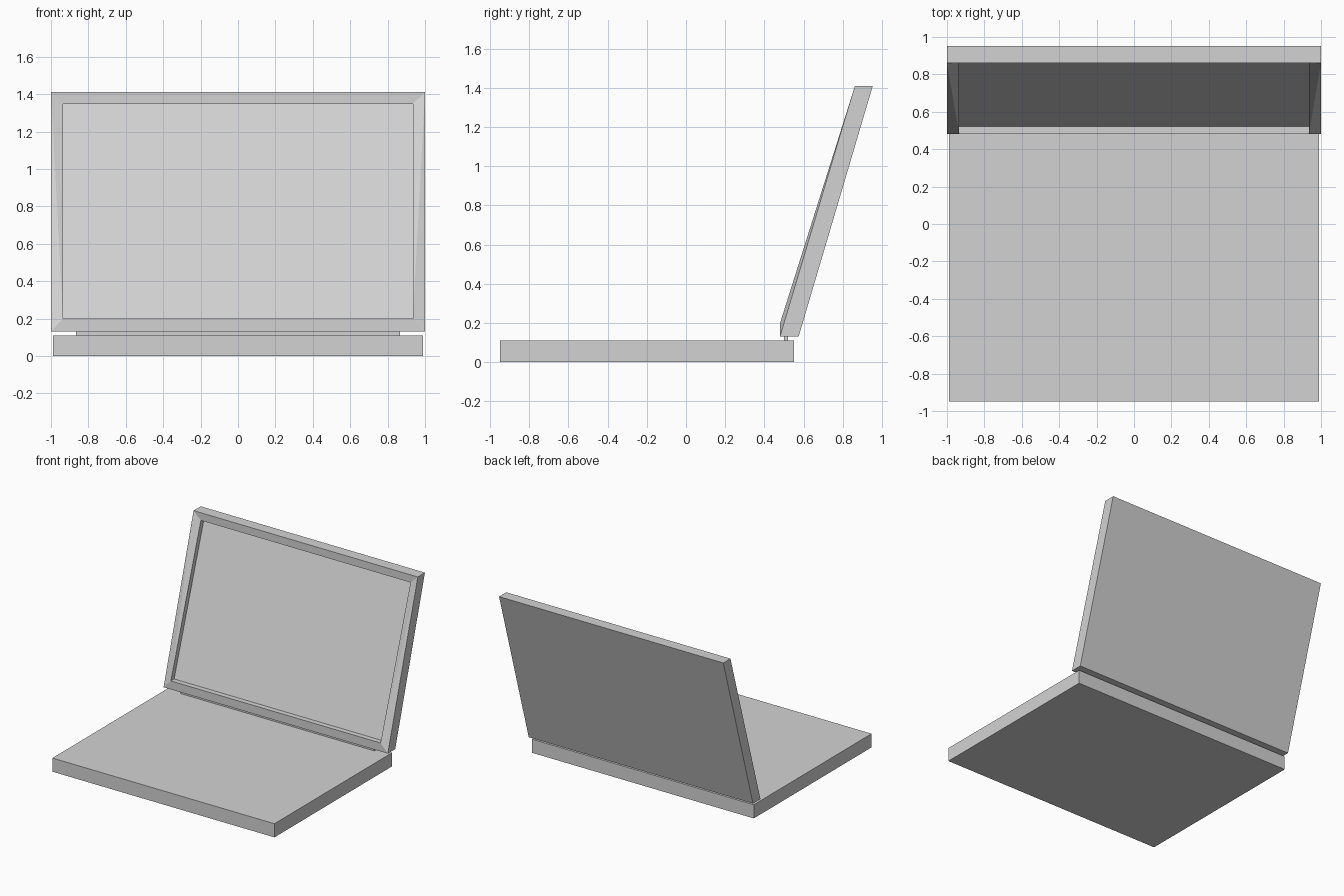
import bpy
import bmesh

cube = bpy.data.objects.get("Cube")
if cube:
    bpy.data.objects.remove(cube, do_unlink=True)

grey = bpy.data.materials.new("light_grey")
grey.use_nodes = True
grey.diffuse_color = (0.65, 0.65, 0.65, 1)
grey.node_tree.nodes["Principled BSDF"].inputs["Base Color"].default_value = grey.diffuse_color


def finish(name, bm):
    bmesh.ops.recalc_face_normals(bm, faces=bm.faces)
    mesh = bpy.data.meshes.new(name)
    bm.to_mesh(mesh)
    bm.free()
    mesh.materials.append(grey)
    obj = bpy.data.objects.new(name, mesh)
    bpy.context.collection.objects.link(obj)
    return obj


def box(name, low, high):
    bm = bmesh.new()
    bmesh.ops.create_cube(bm, size=1)
    for v in bm.verts:
        v.co = [h if c > 0 else l for c, l, h in zip(v.co, low, high)]
    return finish(name, bm)


def loop(bm, half_width, bottom, top):
    """Four corners of a leaning rectangle; bottom and top are (y, z)."""
    corners = [(-half_width, *bottom), (half_width, *bottom),
               (half_width, *top), (-half_width, *top)]
    return [bm.verts.new(c) for c in corners]


# Keyboard base and hinge bar
box("base", (-0.99, -0.95, 0), (0.99, 0.55, 0.11))
box("hinge", (-0.865, 0.5, 0.1), (0.865, 0.52, 0.14))

# Leaning lid with an inset frame and a recessed screen
bm = bmesh.new()
back = loop(bm, 1, (0.575, 0.132), (0.953, 1.41))
outer = loop(bm, 1, (0.48, 0.132), (0.862, 1.41))
inner = loop(bm, 0.935, (0.48, 0.2), (0.862, 1.348))
screen = loop(bm, 0.935, (0.522, 0.2), (0.904, 1.348))
bm.faces.new(back)
bm.faces.new(screen)
for i in range(4):
    j = (i + 1) % 4
    bm.faces.new((back[i], back[j], outer[j], outer[i]))
    bm.faces.new((inner[i], inner[j], screen[j], screen[i]))
    if i % 2 == 0:
        bm.faces.new((outer[i], outer[j], inner[j], inner[i]))
    else:
        # Twisted side rails fold from the lower inner to the upper outer corner
        low, high = (i, j) if i == 1 else (j, i)
        bm.faces.new((outer[low], outer[high], inner[low]))
        bm.faces.new((outer[high], inner[high], inner[low]))
finish("lid", bm)
